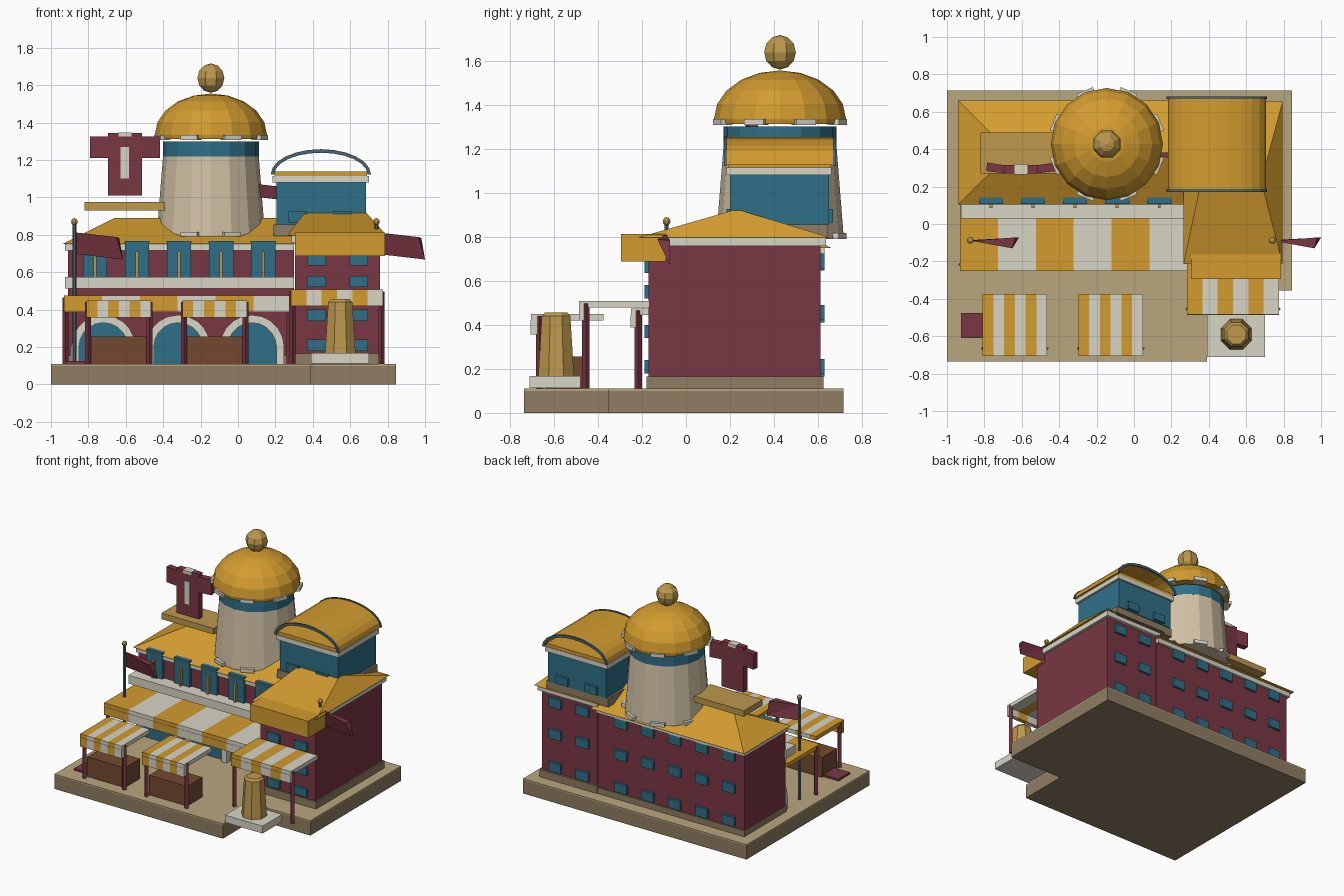
import bpy, bmesh, math
from mathutils import Matrix, Vector

if "Cube" in bpy.data.objects:
    bpy.data.objects.remove(bpy.data.objects["Cube"])

def material(name, hexa):
    c = [int(hexa[i:i + 2], 16) / 255 for i in (0, 2, 4)]
    m = bpy.data.materials.new(name)
    m.diffuse_color = [((v + .055) / 1.055) ** 2.4 for v in c] + [1]
    m.use_nodes = True
    m.node_tree.nodes["Principled BSDF"].inputs["Base Color"].default_value = m.diffuse_color
    return m

MAROON = material("maroon", "7a3743")
YELLOW = material("yellow", "d39c2f")
TEAL = material("teal", "2f7088")
STEEL = material("steel", "4a6670")
SAND = material("sand", "d2c2a5")
PAVE = material("paving", "b8a67e")
STONE = material("stone", "8f7d62")
WHITE = material("white", "d8d5c6")
BROWN = material("brown", "74492f")
GOLD = material("gold", "bd984d")

def mesh_obj(name, verts, faces, mat):
    me = bpy.data.meshes.new(name)
    me.from_pydata(verts, [], faces)
    bm = bmesh.new()
    bm.from_mesh(me)
    bmesh.ops.recalc_face_normals(bm, faces=bm.faces)
    bm.to_mesh(me)
    bm.free()
    me.materials.append(mat)
    ob = bpy.data.objects.new(name, me)
    bpy.context.collection.objects.link(ob)
    return ob

def prism(name, pts, a, b, mat, axis='z'):
    """Extrude a 2D outline from a to b along z (xy outline) or y (xz outline)."""
    put = (lambda p, h: (p[0], p[1], h)) if axis == 'z' else (lambda p, h: (p[0], h, p[1]))
    n = len(pts)
    faces = [list(range(n)), list(range(n, 2 * n))]
    faces += [[i, (i + 1) % n, n + (i + 1) % n, n + i] for i in range(n)]
    return mesh_obj(name, [put(p, a) for p in pts] + [put(p, b) for p in pts], faces, mat)

def box(name, x0, x1, y0, y1, z0, z1, mat):
    return prism(name, [(x0, y0), (x1, y0), (x1, y1), (x0, y1)], z0, z1, mat)

def lathe(name, x, y, profile, sides, mat, turn=0.0):
    """Solid of revolution from (radius, z) pairs, capped at both ends."""
    verts, faces = [], []
    for r, z in profile:
        for i in range(sides):
            a = turn + 2 * math.pi * i / sides
            verts.append((x + r * math.cos(a), y + r * math.sin(a), z))
    for k in range(len(profile) - 1):
        for i in range(sides):
            j = (i + 1) % sides
            faces.append([k * sides + i, k * sides + j, (k + 1) * sides + j, (k + 1) * sides + i])
    faces += [list(range(sides)), list(range(len(verts) - sides, len(verts)))]
    return mesh_obj(name, verts, faces, mat)

def ball(name, x, y, z, r, mat):
    prof = [(max(.002, r * math.sin(math.pi * i / 6)), z - r * math.cos(math.pi * i / 6)) for i in range(7)]
    lathe(name, x, y, prof, 8, mat, math.pi / 8)

def arc(cx, cz, rx, rz, n):
    return [(cx + rx * math.cos(math.pi * i / n), cz + rz * math.sin(math.pi * i / n)) for i in range(n + 1)]

def hip_roof(name, x0, x1, y0, y1, z0, rx0, rx1, ry, z1):
    v = [(x0, y0, z0), (x1, y0, z0), (x1, y1, z0), (x0, y1, z0), (rx0, ry, z1), (rx1, ry, z1)]
    mesh_obj(name, v, [[0, 1, 5, 4], [2, 3, 4, 5], [3, 0, 4], [1, 2, 5], [3, 2, 1, 0]], YELLOW)

def awning(name, x0, x1, y0, y1, z, drop, post_y, stripes=6):
    """Striped flat canopy with a front valance on two diamond posts."""
    w = (x1 - x0) / stripes
    for i in range(stripes):
        m = YELLOW if i % 2 == 0 else WHITE
        a, b = x0 + i * w, x0 + (i + 1) * w
        box(f"{name}_stripe_{i}", a, b, y0, y1, z - .03, z, m)
        box(f"{name}_valance_{i}", a, b, y0 - .002, y0 + .03, z - drop, z - .028, m)
    for s, px in (("left", x0 + .008), ("right", x1 - .008)):
        lathe(f"{name}_post_{s}", px, post_y, [(.017, .11), (.017, z - .01)], 4, MAROON)

# paved base with a notched front corner
outline = [(-1, -.735), (.39, -.735), (.39, -.355), (.845, -.355), (.845, .715), (-1, .715)]
prism("base_block", outline, 0, .1, STONE)
prism("base_paving", outline, .1, .11, PAVE)

# main building and right wing
box("main_walls", -.91, .30, .13, .61, .11, .72, MAROON)
box("main_plinth", -.915, .30, .12, .62, .11, .155, STONE)
box("main_cornice", -.925, .30, .118, .63, .715, .75, WHITE)
hip_roof("main_roof", -.94, .32, .105, .66, .75, -.66, .32, .38, .89)
box("wing_walls", .305, .76, -.17, .61, .165, .76, MAROON)
box("wing_plinth", .295, .77, -.18, .625, .11, .165, STONE)
box("wing_cornice", .285, .78, -.19, .635, .757, .797, WHITE)
hip_roof("wing_roof", .265, .795, -.215, .655, .797, .36, .68, .23, .925)
box("wing_front_canopy", .305, .785, -.295, -.09, .688, .813, YELLOW)

# small windows: wing front, wing back, main back
for z in (.665, .55, .37, .21):
    for x in (.42, .645):
        box("wing_front_window", x - .05, x + .05, -.188, -.16, z - .03, z + .03, TEAL)
for z in (.21, .455, .69):
    for x in (.42, .645):
        box("wing_back_window", x - .05, x + .05, .60, .628, z - .034, z + .034, TEAL)
    for i in range(5):
        x = -.785 + .222 * i
        box("main_back_window", x - .05, x + .05, .60, .628, z - .044, z + .024, TEAL)

# front ledge and tall upper windows
box("front_ledge", -.925, .30, .03, .14, .513, .575, WHITE)
for i in range(5):
    x = -.765 + .225 * i
    box("upper_window", x - .065, x + .065, .108, .145, .575, .768, TEAL)
    box("upper_window_post", x - .008, x + .008, .085, .108, .575, .71, GOLD)

# arched ground floor doorways
for cx in (-.72, -.32, .075):
    inner = [(cx + .13, .11)] + arc(cx, .2, .13, .13, 10) + [(cx - .13, .11)]
    outer = [(cx + .172, .11)] + arc(cx, .2, .172, .172, 10) + [(cx - .172, .11)]
    prism("arch_door", inner, .105, .14, TEAL, 'y')
    n = len(inner)
    v = [(p[0], y, p[1]) for y in (.075, .14) for p in outer + inner]
    f = []
    for i in range(n - 1):
        j = i + 1
        f += [[i, j, n + j, n + i], [2 * n + i, 3 * n + i, 3 * n + j, 2 * n + j],
              [i, 2 * n + i, 2 * n + j, j], [n + i, n + j, 3 * n + j, 3 * n + i]]
    f += [[0, n, 3 * n, 2 * n], [n - 1, 2 * n - 1, 4 * n - 1, 3 * n - 1]]
    mesh_obj("arch_surround", v, f, WHITE)

# awnings, market stalls and mat
awning("main_awning", -.93, .285, -.25, .13, .475, .088, -.217)
awning("wing_awning", .283, .775, -.485, -.165, .508, .088, -.455)
for i, x in enumerate((-.81, -.297)):
    awning(f"stall_{i}", x, x + .345, -.705, -.375, .45, .093, -.665)
    box(f"stall_counter_{i}", x + .012, x + .325, -.64, -.46, .11, .257, BROWN)
box("mat", -.925, -.79, -.61, -.475, .11, .125, MAROON)

# statue on pedestal
box("pedestal", .39, .70, -.71, -.48, .112, .167, WHITE)
lathe("statue", .547, -.59, [(.088, .167), (.07, .44), (.055, .456)], 8, GOLD, math.pi / 8)

# round tower with dome
TX, TY = -.145, .427
lathe("tower_shaft", TX, TY, [(.29, .79), (.256, 1.22)], 16, SAND)
lathe("tower_band", TX, TY, [(.257, 1.22), (.257, 1.3)], 16, TEAL)
dome = [(.295, 1.312), (.3, 1.335)] + [(max(.004, .3 * math.cos(a)), 1.335 + .22 * math.sin(a))
        for a in (math.pi / 2 * k / 5 for k in range(1, 6))]
lathe("dome", TX, TY, dome, 16, YELLOW)
ball("dome_finial", TX, TY, 1.638, .078, GOLD)
for i in range(8):
    turn = Matrix.Translation((TX, TY, 0)) @ Matrix.Rotation(math.pi / 4 * i + math.pi / 8, 4, 'Z')
    for nm, r, z in (("dome_rim_block", .278, 1.308), ("tower_foot_block", .275, .79)):
        box(nm, r - .025, r + .032, -.048, .048, z, z + .026, WHITE).matrix_world = turn

# vaulted roof pavilion
box("pavilion_base", .19, .70, .19, .645, .79, .855, STONE)
box("pavilion_walls", .205, .685, .20, .65, .855, 1.08, TEAL)
box("pavilion_cornice", .185, .70, .185, .662, 1.08, 1.115, WHITE)
box("pavilion_deck", .195, .69, .19, .658, 1.115, 1.14, YELLOW)
for x in (.32, .56):
    box("pavilion_window", x - .05, x + .05, .185, .21, .865, .925, TEAL)
    box("pavilion_window_back", x - .05, x + .05, .64, .668, .865, .925, TEAL)
prism("vault_shell", arc(.443, 1.125, .262, .128, 12) + arc(.443, 1.125, .252, .118, 12)[::-1],
      .18, .675, YELLOW, 'y')
for y in (.172, .668):
    prism("vault_rib", arc(.443, 1.122, .268, .136, 12) + arc(.443, 1.122, .25, .117, 12)[::-1],
          y, y + .014, STEEL, 'y')

# robe-shaped sign on its platform
box("sign_platform", -.82, -.39, .27, .49, .93, .975, GOLD)
box("sign_body", -.695, -.512, .27, .315, 1.01, 1.345, MAROON)
prism("sign_sleeve_left", [(-.695, .272), (-.695, .315), (-.785, .328), (-.79, .283)], 1.21, 1.325, MAROON)
prism("sign_sleeve_right", [(-.512, .272), (-.512, .315), (-.422, .328), (-.417, .283)], 1.21, 1.325, MAROON)
box("sign_stripe", -.627, -.583, .264, .272, 1.10, 1.27, WHITE)
box("sign_collar", -.638, -.57, .264, .32, 1.325, 1.347, WHITE)

# flags
def flag(name, x, y, z, s=1.0):
    v = [Vector(p) * s + Vector((x, y, z)) for p in
         ((0, 0, 0), (.22, -.04, -.025), (.255, .018, -.145), (0, .004, -.115), (.235, .018, -.03))]
    mesh_obj(name, v, [[0, 1, 2, 3], [0, 4, 1], [1, 4, 2], [0, 3, 2, 4]], MAROON)

for s, x, z0 in (("left", -.875, .11), ("right", .74, .7)):
    lathe(f"flag_pole_{s}", x, -.088, [(.011, z0), (.011, .86)], 6, STEEL)
    ball(f"flag_ball_{s}", x, -.088, .87, .019, GOLD)
    flag(f"flag_{s}", x + .005, -.09, .813)
flag("tower_flag", .07, .375, 1.075, .6)
